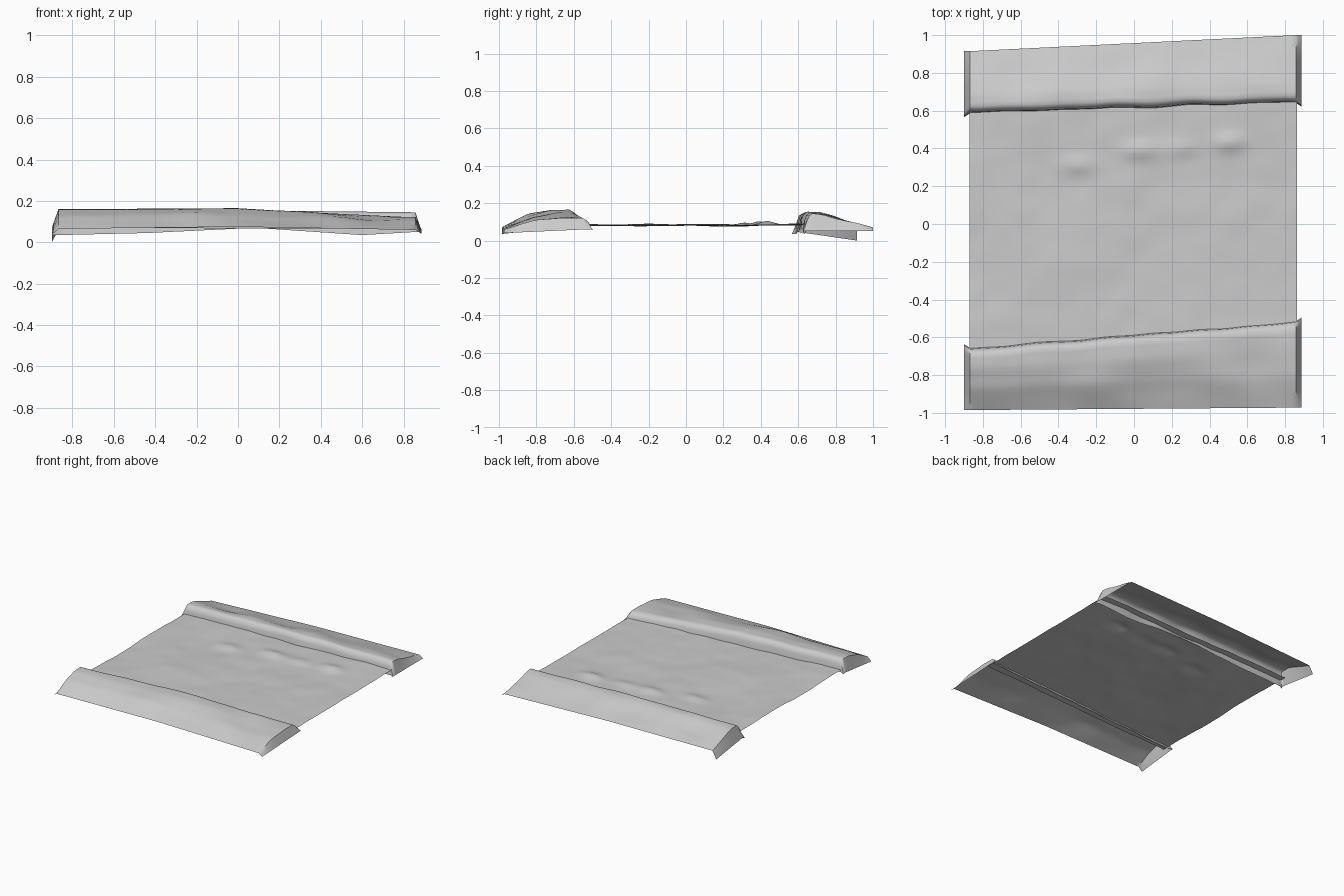
import bpy, bmesh, math
from mathutils import Vector, noise

cube = bpy.data.objects.get("Cube")
if cube:
    bpy.data.objects.remove(cube)

grey = bpy.data.materials.new("plain grey")
grey.use_nodes = True
colour = (0.6, 0.6, 0.6, 1)
grey.diffuse_color = colour
grey.node_tree.nodes["Principled BSDF"].inputs["Base Color"].default_value = colour


def mix(a, b, t):
    return a + (b - a) * t


def along(points, t):
    """Piecewise linear value through (position, value) pairs."""
    for (a, va), (b, vb) in zip(points, points[1:]):
        if t <= b:
            return mix(va, vb, max(0, (t - a) / (b - a)))
    return points[-1][1]


def rough(x, y, size, seed):
    return noise.noise(Vector((x * size, y * size, seed)))


def sheet(name, rows):
    """Smooth single-sided surface through rows of points."""
    bm = bmesh.new()
    grid = [[bm.verts.new(p) for p in row] for row in rows]
    for a, b in zip(grid, grid[1:]):
        for i in range(len(a) - 1):
            bm.faces.new((a[i], b[i], b[i + 1], a[i + 1]))
    mesh = bpy.data.meshes.new(name)
    bm.to_mesh(mesh)
    bm.free()
    mesh.materials.append(grey)
    obj = bpy.data.objects.new(name, mesh)
    bpy.context.collection.objects.link(obj)
    bpy.ops.object.select_all(action="DESELECT")
    obj.select_set(True)
    bpy.context.view_layer.objects.active = obj
    bpy.ops.object.shade_smooth_by_angle(angle=math.radians(50))
    return obj


# Deck: thin uneven floor with a row of small lumps near the back
LUMPS = [(-0.3, 0.31, 0.015), (0.03, 0.39, 0.02), (0.25, 0.4, 0.014), (0.5, 0.43, 0.02)]


def deck_height(x, y):
    z = 0.083 + 0.012 * rough(x, y, 2.2, 1) + 0.004 * rough(x, y, 7, 2)
    for lx, ly, h in LUMPS:
        z += h * math.exp(-((x - lx) / 0.09) ** 2 - ((y - ly) / 0.05) ** 2)
    return z


def deck_point(i, j, n):
    x = mix(-0.87, 0.862, i / n)
    t = i / n
    y = mix(mix(-0.71, -0.6, t), mix(0.64, 0.7, t), j / n)
    return (x, y, deck_height(x, y))


N = 70
sheet("deck", [[deck_point(i, j, N) for j in range(N + 1)] for i in range(N + 1)])


# Banks: sloped shells, open underneath, with a steep inner wall and end skirts
def bank(name, inner, outer, crest, rim, foot, skirt, slope, seed):
    """inner, outer: y at both ends; crest, rim, foot: heights along x."""
    n, m = 60, 14
    side = 1 if outer[0] > 0 else -1

    def section(t):
        x = mix(-0.868, 0.858, t)
        yi, yo = mix(*inner, t), mix(*outer, t)
        yi += 0.008 * rough(x, 0, 5, seed)
        top, low, base = along(crest, t), along(rim, t), along(foot, t)
        pts = [(x, yi - side * 0.015, base), (x, yi - side * 0.008, mix(base, top, 0.6)),
               (x, yi + side * 0.003, top - 0.012), (x, yi + side * 0.022, top)]
        for j in range(1, m + 1):
            v = j / m
            y = mix(yi + side * 0.022, yo, v)
            bump = 0.014 * rough(x, y, 4, seed) * math.sin(math.pi * v)
            pts.append((x, y, low + (top - low) * along(slope, v) + bump))
        return pts

    def end_skirt(pts, x, bottom):
        rows = []
        for k in (0.5, 1):
            row = []
            for j, p in enumerate(pts):
                v = max(0, j - 3) / m
                z = min(p[2], mix(bottom[0], bottom[1], v))
                y = p[1] - side * 0.02 * k * (1 - v)
                row.append((mix(p[0], x, k), y, mix(p[2], z, k)))
            rows.append(row)
        return rows

    rows = [section(i / n) for i in range(n + 1)]
    first = end_skirt(rows[0], -0.9, skirt[0])[::-1]
    last = end_skirt(rows[-1], 0.888, skirt[1])
    obj = sheet(name, first + rows + last)
    if side < 0:
        obj.data.flip_normals()


bank("front_bank", inner=(-0.672, -0.532), outer=(-0.985, -0.972),
     crest=[(0, 0.16), (0.5, 0.165), (0.7, 0.145), (1, 0.12)],
     rim=[(0, 0.065), (0.5, 0.075), (1, 0.06)], foot=[(0, 0.07), (1, 0.065)],
     skirt=((0.07, 0.035), (0.06, 0.04)),
     slope=[(0, 1), (0.25, 0.98), (0.6, 0.7), (1, 0)], seed=5)

bank("back_bank", inner=(0.6, 0.657), outer=(0.915, 1.0),
     crest=[(0, 0.145), (0.5, 0.155), (1, 0.145)],
     rim=[(0, 0.06), (0.5, 0.075), (1, 0.07)],
     foot=[(0, 0.035), (0.25, 0.045), (0.55, 0.07), (0.85, 0.035), (1, 0.05)],
     skirt=((0.045, 0.0), (0.05, 0.05)),
     slope=[(0, 1), (0.2, 0.92), (0.6, 0.42), (1, 0)], seed=9)
